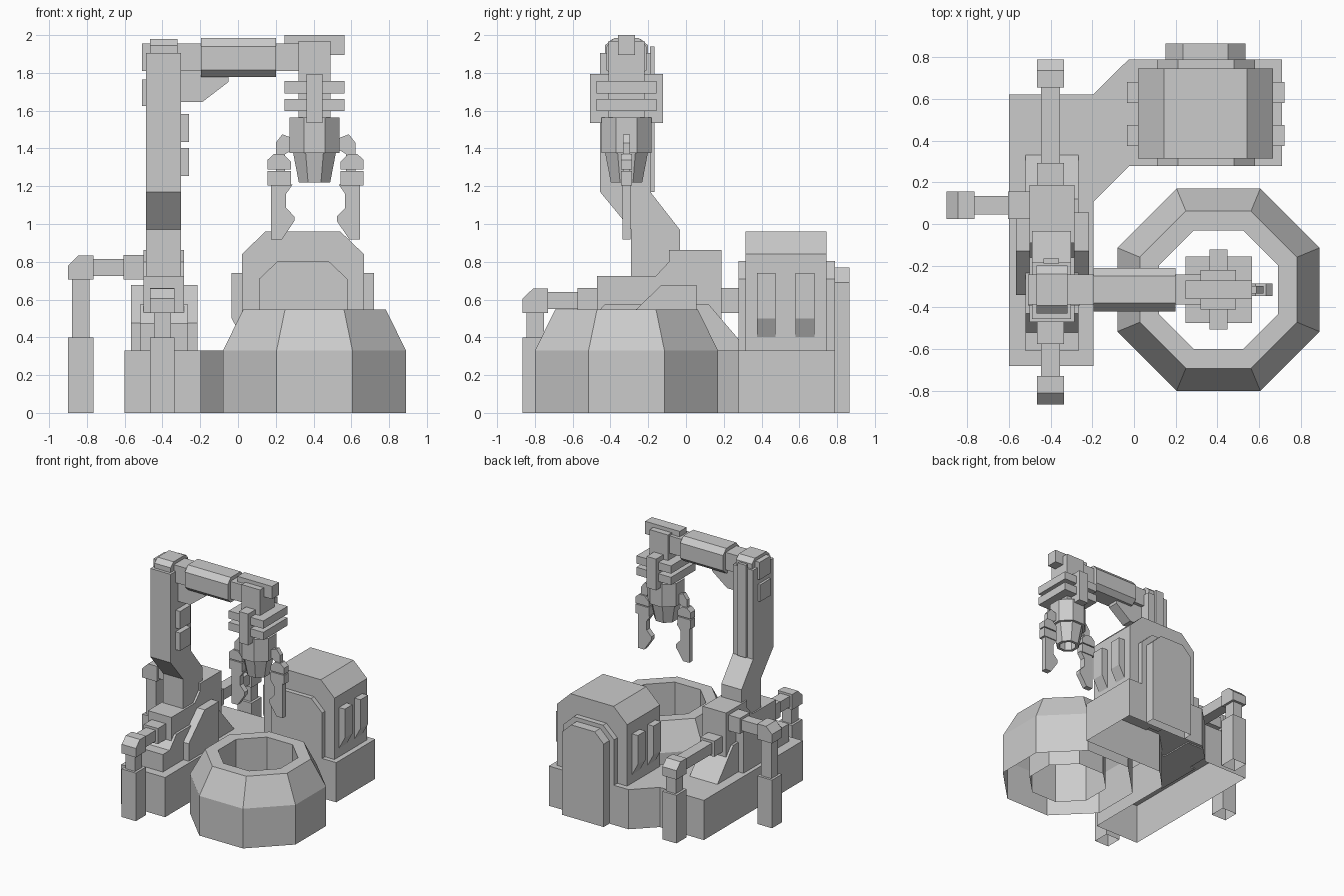
import bpy, bmesh, math
from mathutils import Matrix, Vector

if "Cube" in bpy.data.objects:
    bpy.data.objects.remove(bpy.data.objects["Cube"])

grey = bpy.data.materials.new("plain grey")
grey.diffuse_color = (0.6, 0.6, 0.6, 1)
grey.use_nodes = True
grey.node_tree.nodes["Principled BSDF"].inputs["Base Color"].default_value = grey.diffuse_color


def finish(name, bm):
    # parts standing on the ground have no underside
    bmesh.ops.recalc_face_normals(bm, faces=bm.faces)
    under = [f for f in bm.faces if all(abs(v.co.z) < 1e-4 for v in f.verts)]
    bmesh.ops.delete(bm, geom=under, context='FACES')
    me = bpy.data.meshes.new(name)
    bm.to_mesh(me)
    bm.free()
    me.materials.append(grey)
    ob = bpy.data.objects.new(name, me)
    bpy.context.collection.objects.link(ob)
    return ob


def prism(name, axis, pts, a, b, matrix=None):
    """Extrude a profile along an axis; profile is the other two axes in order."""
    def at(p, t):
        return {'x': (t, p[0], p[1]), 'y': (p[0], t, p[1]), 'z': (p[0], p[1], t)}[axis]
    bm = bmesh.new()
    lo = [bm.verts.new(at(p, a)) for p in pts]
    hi = [bm.verts.new(at(p, b)) for p in pts]
    bm.faces.new(lo)
    bm.faces.new(hi)
    for i in range(len(pts)):
        j = (i + 1) % len(pts)
        bm.faces.new((lo[i], lo[j], hi[j], hi[i]))
    if matrix:
        bm.transform(matrix)
    return finish(name, bm)


def box(name, x0, x1, y0, y1, z0, z1, matrix=None):
    return prism(name, 'z', [(x0, y0), (x1, y0), (x1, y1), (x0, y1)], z0, z1, matrix)


def rings(name, cx, cy, profile, close=False):
    """Eight-sided turned part from (flat radius, z) pairs."""
    bm = bmesh.new()
    loops = []
    for r, z in profile:
        R = r / math.cos(math.pi / 8)
        loops.append([bm.verts.new((cx + R * math.cos((i + .5) * math.pi / 4),
                                    cy + R * math.sin((i + .5) * math.pi / 4), z)) for i in range(8)])
    for a, b in zip(loops, loops[1:]):
        for i in range(8):
            j = (i + 1) % 8
            bm.faces.new((a[i], a[j], b[j], b[i]))
    if close:
        bm.faces.new(loops[0])
        bm.faces.new(loops[-1])
    return finish(name, bm)


def arch(x0, x1, z0, z1, cx, cz):
    return [(x0, z0), (x1, z0), (x1, z1 - cz), (x1 - cx, z1), (x0 + cx, z1), (x0, z1 - cz)]


# base slab and octagonal basin
prism("base", 'z', [(-.6, -.68), (-.195, -.68), (-.195, .105), (-.025, .277), (.71, .277),
                    (.71, .79), (-.025, .79), (-.195, .622), (-.6, .622)], 0, .33)
rings("basin", .405, -.315, [(.485, 0), (.485, .33), (.377, .547), (.285, .547), (.285, 0)])

# furnace housing
prism("housing", 'y', arch(.02, .667, .32, .96, .125, .12), .315, .745)
prism("housing_arch", 'y', arch(.11, .58, .32, .803, .1, .095), .277, .79)
prism("back_panel", 'y', arch(.152, .535, 0, .77, .083, .08), .785, .865)
for s in (-1, 1):
    for y in (.375, .58):
        prism("side_rib", 'y', [(.3436 + s * d, z) for d, z in
              ((.3, .4), (.3, .74), (.377, .74), (.377, .5), (.323, .4))], y, y + .1)

# tower foot: sloped plinth, core and side gussets
prism("plinth", 'x', [(-.61, .32), (-.61, .475), (-.52, .475), (-.43, .575), (.12, .575), (.33, .33), (.33, .32)],
      -.52, -.265)
prism("tower_foot", 'x', [(-.47, .32), (-.47, .725), (-.16, .725), (-.09, .8), (-.09, .863), (.187, .863), (.187, .32)],
      -.5, -.285)
for x in (-.567, -.285):
    prism("gusset", 'x', [(-.34, .32), (-.34, .475), (-.13, .677), (.055, .677), (.055, .32)], x, x + .07)

# leaning column with cap, back rail and side plates
prism("column", 'x', [(-.29, .7), (-.29, .97), (-.455, 1.17), (-.455, 1.905), (-.185, 1.905), (-.185, 1.165),
                      (-.033, .97), (-.033, .7)], -.488, -.302)
prism("column_cap", 'x', [(-.43, 1.9), (-.43, 1.945), (-.39, 1.98), (-.24, 1.98), (-.2, 1.945), (-.2, 1.9)],
      -.467, -.32)
box("back_rail", -.435, -.36, -.19, -.166, 1.17, 1.94)
box("left_plate", -.508, -.48, -.39, -.25, 1.625, 1.765)
for z in (1.255, 1.435):
    box("right_plate", -.31, -.26, -.39, -.25, z, z + .148)

# stabiliser legs, built along +x from the tower and turned into place
def leg(name, origin, angle, length, z):
    m = Matrix.Translation(Vector(origin)) @ Matrix.Rotation(math.radians(angle), 4, 'Z')
    L = length
    box(name + "_collar", -.02, .105, -.065, .065, z - .065, z + .065, m)
    box(name + "_arm", 0, L - .12, -.045, .045, z - .045, z + .045, m)
    prism(name + "_elbow", 'y', [(L - .135, z - .065), (L, z - .065), (L, z + .01), (L - .055, z + .063),
                                 (L - .135, z + .063)], -.065, .065, m)
    box(name + "_rod", L - .113, L - .02, -.045, .045, .38, z - .06, m)
    box(name + "_foot", L - .135, L, -.065, .065, 0, .4, m)


leg("front_leg", (-.4, -.47, 0), -90, .395, .595)
leg("left_leg", (-.5, .09, 0), 180, .4, .77)
leg("back_leg", (-.4, .187, 0), 90, .603, .595)

# overhead beam
box("beam_core", -.508, .34, -.387, -.242, 1.81, 1.955)
y0, y1, z0, z1 = -.42, -.21, 1.777, 1.985
prism("beam_sleeve", 'x', [(y0 + .04, z0), (y1 - .04, z0), (y1, z0 + .037), (y1, z1 - .045),
                           (y1 - .04, z1), (y0 + .04, z1), (y0, z1 - .045), (y0, z0 + .037)], -.195, .2)
prism("beam_brace", 'y', [(-.31, 1.645), (-.19, 1.645), (-.05, 1.752), (-.05, 1.82), (-.31, 1.82)], -.36, -.27)

# tool head
cx, cy = .405, -.315
box("head_rail", .247, .565, cy - .045, cy + .045, 1.895, 2)
box("head_core", cx - .085, cx + .085, cy - .095, cy + .095, 1.54, 1.97)
for z in (1.597, 1.692):
    box("head_collar", .247, .565, cy - .16, cy + .16, z, z + .065)
box("head_fin", cx - .043, cx + .043, cy - .192, cy + .192, 1.535, 1.795)
rings("tool_drum", cx, cy, [(.133, 1.375), (.133, 1.563)], True)
rings("tool_nozzle", cx, cy, [(.113, 1.376), (.083, 1.22), (.06, 1.22), (.06, 1.33)], True)

# gripper, both fingers
for s in (-1, 1):
    def P(*pts):
        return [(.411 + s * (.411 - x), z) for x, z in pts]
    prism("gripper_link", 'y', P((.3, 1.4), (.3, 1.45), (.235, 1.475), (.2, 1.43), (.2, 1.21), (.25, 1.21),
                                 (.25, 1.37)), cy - .018, cy + .018)
    prism("gripper_joint", 'y', P((.157, 1.288), (.28, 1.288), (.28, 1.33), (.24, 1.37), (.19, 1.37), (.157, 1.34)),
          cy - .03, cy + .03)
    prism("gripper_block", 'y', P((.157, 1.205), (.28, 1.205), (.28, 1.28), (.157, 1.28)), cy - .03, cy + .03)
    prism("gripper_claw", 'y', P((.175, .917), (.232, .917), (.298, 1.015), (.298, 1.04), (.255, 1.085),
                                 (.255, 1.16), (.29, 1.21), (.175, 1.21)), cy - .022, cy + .022)
